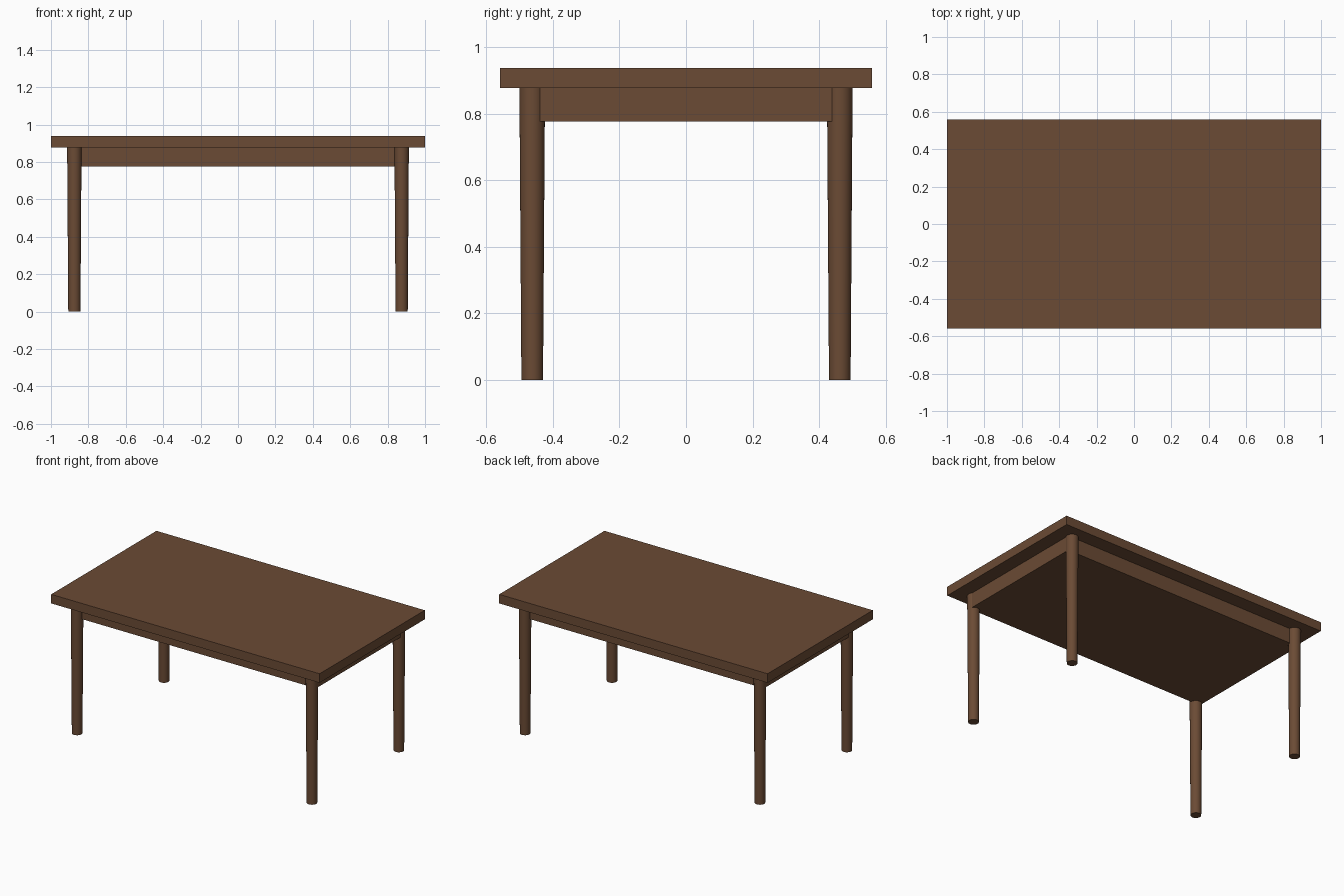
import bpy

if "Cube" in bpy.data.objects:
    bpy.data.objects.remove(bpy.data.objects["Cube"])

# One wood colour for the whole table
wood = bpy.data.materials.new("brown wood")
wood.diffuse_color = (0.147, 0.070, 0.035, 1.0)
wood.use_nodes = True
wood.node_tree.nodes["Principled BSDF"].inputs["Base Color"].default_value = wood.diffuse_color


def box(name, size, z_low):
    bpy.ops.mesh.primitive_cube_add(size=1, location=(0, 0, z_low + size[2] / 2))
    ob = bpy.context.object
    ob.name = name
    ob.scale = size
    bpy.ops.object.transform_apply(location=False, rotation=False, scale=True)
    ob.data.materials.append(wood)


def leg(name, x, y):
    # Round leg, slightly narrower at the foot
    bpy.ops.mesh.primitive_cone_add(vertices=32, radius1=0.0325, radius2=0.0385,
                                    depth=0.877, location=(x, y, 0.4385))
    ob = bpy.context.object
    ob.name = name
    ob.data.materials.append(wood)
    bpy.ops.object.shade_smooth_by_angle(angle=0.6)


# Table top and the solid apron block beneath it
box("table_top", (2.0, 1.12, 0.061), 0.877)
box("apron", (1.81, 0.925, 0.10), 0.777)

# Four legs
for row, y in (("front", -0.4625), ("back", 0.4625)):
    for side, x in (("left", -0.875), ("right", 0.875)):
        leg(f"{row}_{side}_leg", x, y)
